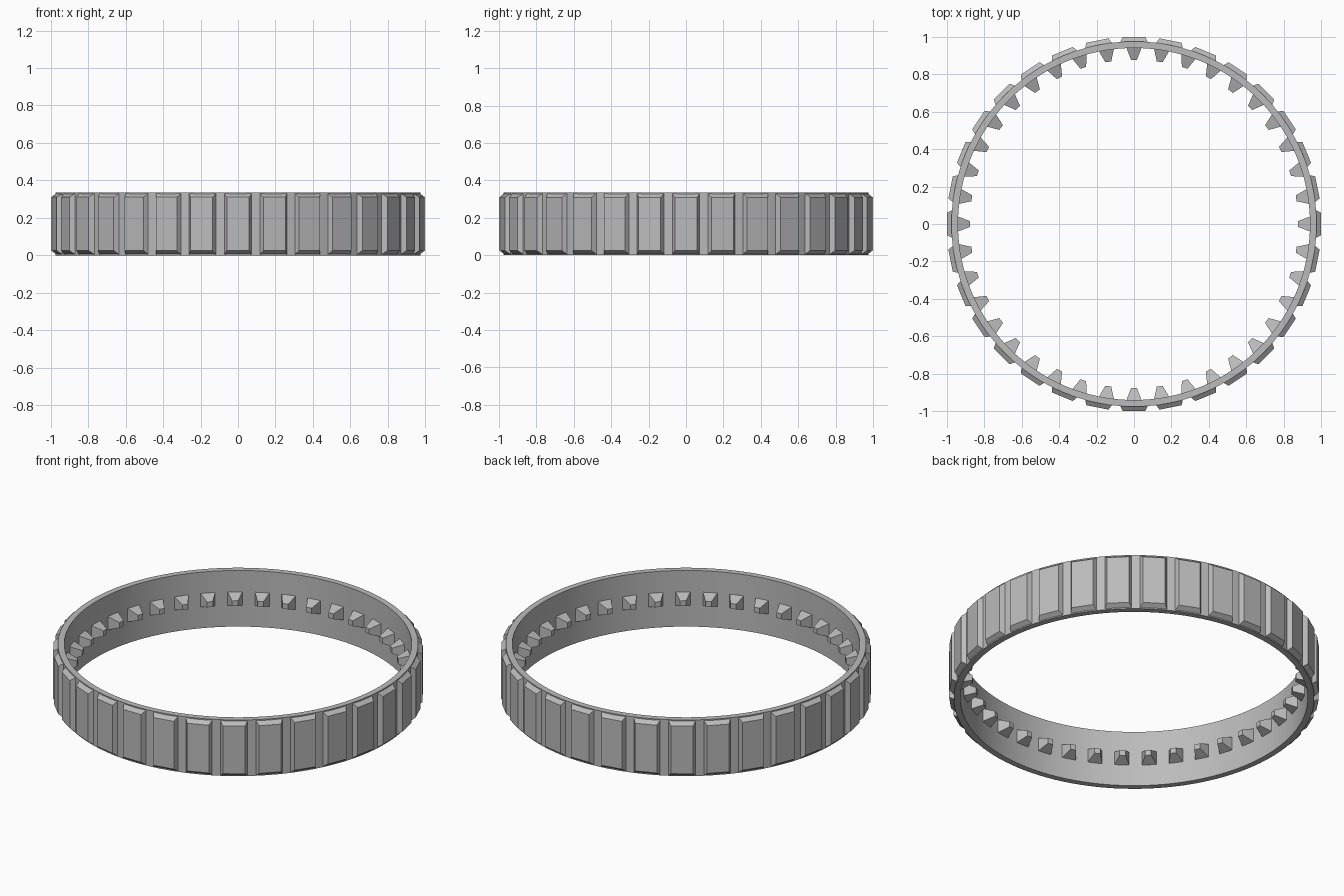
import bpy, bmesh, math
from mathutils import Matrix, Vector

HEIGHT = 0.335
OUTER, INNER = 0.975, 0.94

cube = bpy.data.objects.get("Cube")
if cube:
    bpy.data.objects.remove(cube, do_unlink=True)

metal = bpy.data.materials.new("grey_metal")
metal.use_nodes = True
grey = (0.5, 0.5, 0.5, 1)
metal.diffuse_color = grey
metal.node_tree.nodes["Principled BSDF"].inputs["Base Color"].default_value = grey


def make_object(name, bm):
    bmesh.ops.recalc_face_normals(bm, faces=bm.faces)
    mesh = bpy.data.meshes.new(name)
    bm.to_mesh(mesh)
    bm.free()
    mesh.materials.append(metal)
    obj = bpy.data.objects.new(name, mesh)
    bpy.context.collection.objects.link(obj)
    return obj


def add_frustum(bm, angle, base, tip):
    """Tapered block along a radius; base and tip are (radius, half width, half height)."""
    turn = Matrix.Rotation(angle, 4, "Z")
    loops = []
    for r, w, h in (base, tip):
        corners = ((-w, -h), (w, -h), (w, h), (-w, h))
        loops.append([bm.verts.new(turn @ Vector((r, y, HEIGHT / 2 + z)))
                      for y, z in corners])
    for loop in loops:
        bm.faces.new(loop)
    a, b = loops
    for i in range(4):
        j = (i + 1) % 4
        bm.faces.new((a[i], a[j], b[j], b[i]))


def frustum_row(name, count, base, tip):
    bm = bmesh.new()
    for i in range(count):
        add_frustum(bm, math.tau * i / count, base, tip)
    return make_object(name, bm)


# Plain band: rectangular section spun round z
bm = bmesh.new()
section = [bm.verts.new((r, 0, z)) for r, z in
           ((INNER, 0), (OUTER, 0), (OUTER, HEIGHT), (INNER, HEIGHT))]
edges = [bm.edges.new((section[i], section[(i + 1) % 4])) for i in range(4)]
bmesh.ops.spin(bm, geom=section + edges, cent=(0, 0, 0), axis=(0, 0, 1),
               angle=math.tau, steps=128, use_merge=True)
bmesh.ops.remove_doubles(bm, verts=bm.verts, dist=0.0001)
band = make_object("band", bm)
bpy.context.view_layer.objects.active = band
band.select_set(True)
bpy.ops.object.shade_smooth_by_angle(angle=math.radians(30))

# Bevelled tread pads on the outside
frustum_row("tread_pads", 32, (0.965, 0.076, HEIGHT / 2), (0.999, 0.06, HEIGHT / 2 - 0.025))

# Small tapered drive teeth on the inside
frustum_row("drive_teeth", 40, (0.945, 0.042, 0.042), (0.877, 0.016, 0.016))
